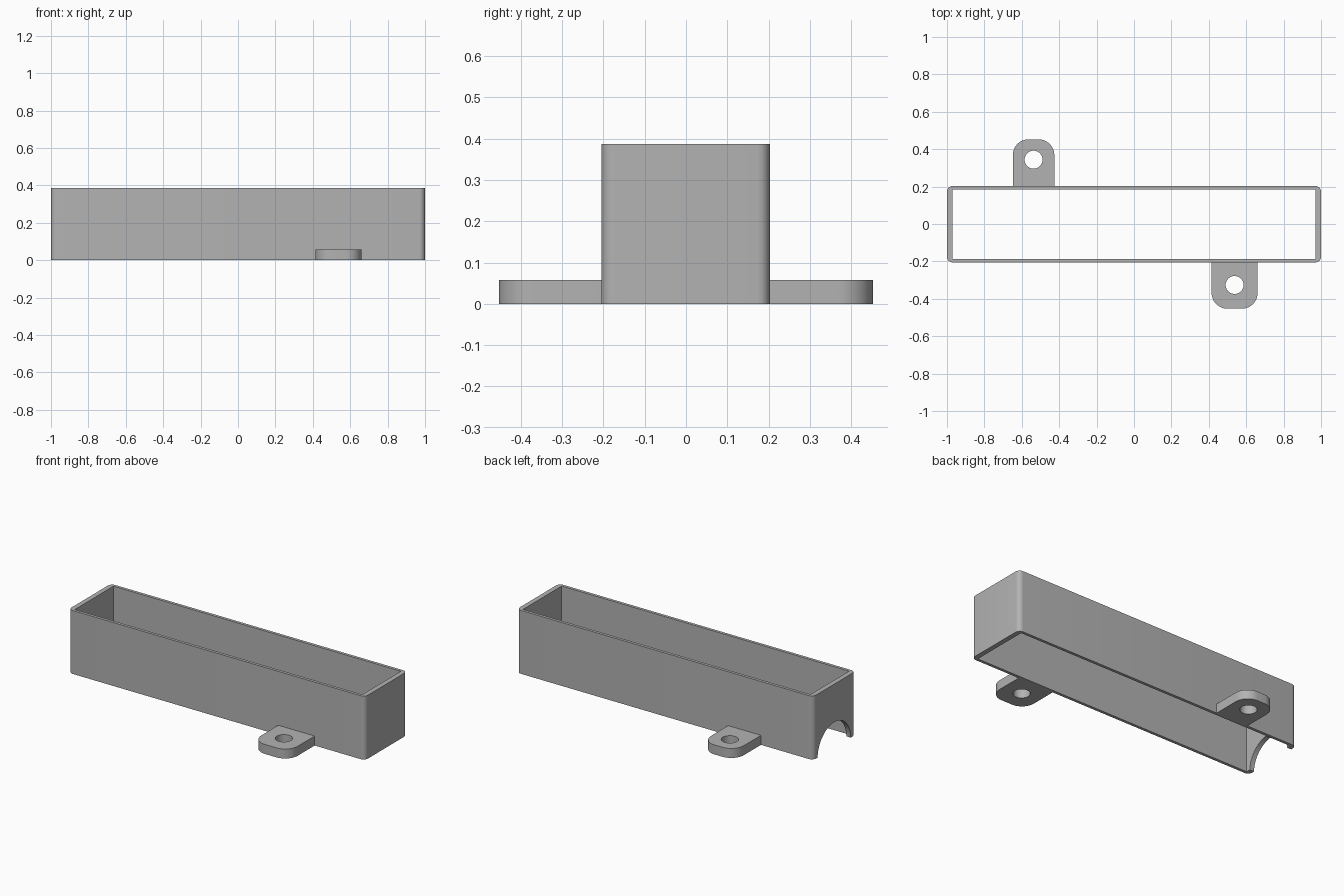
import bpy
import bmesh
from math import sin, cos, pi, radians

cube = bpy.data.objects.get("Cube")
if cube:
    bpy.data.objects.remove(cube)

HEIGHT, TAB_HEIGHT = 0.387, 0.058
FRONT, BACK = -0.205, 0.203

grey = bpy.data.materials.new("plain grey")
grey.use_nodes = True
grey.diffuse_color = (0.45, 0.45, 0.45, 1)
grey.node_tree.nodes["Principled BSDF"].inputs["Base Color"].default_value = grey.diffuse_color


def arc(cx, cy, r, start, end, steps):
    angles = [start + (end - start) * i / steps for i in range(steps + 1)]
    return [(cx + r * cos(a), cy + r * sin(a)) for a in angles]


def prism(name, outline, z0, z1):
    """Extrude a counter-clockwise outline from z0 to z1."""
    bm = bmesh.new()
    base = bm.faces.new([bm.verts.new((x, y, z0)) for x, y in outline])
    top = bmesh.ops.extrude_face_region(bm, geom=[base])["geom"]
    moved = [v for v in top if isinstance(v, bmesh.types.BMVert)]
    bmesh.ops.translate(bm, verts=moved, vec=(0, 0, z1 - z0))
    bmesh.ops.recalc_face_normals(bm, faces=bm.faces)
    mesh = bpy.data.meshes.new(name)
    bm.to_mesh(mesh)
    bm.free()
    mesh.materials.append(grey)
    obj = bpy.data.objects.new(name, mesh)
    bpy.context.collection.objects.link(obj)
    return obj


def rounded_box(x0, x1, y0, y1, r):
    corners = [(x1 - r, y1 - r), (x0 + r, y1 - r), (x0 + r, y0 + r), (x1 - r, y0 + r)]
    points = []
    for i, (cx, cy) in enumerate(corners):
        points += arc(cx, cy, r, i * pi / 2, (i + 1) * pi / 2, 8)
    return points


def cut(target, cutter):
    mod = target.modifiers.new("cut", "BOOLEAN")
    mod.operation = "DIFFERENCE"
    mod.solver = "EXACT"
    mod.object = cutter
    bpy.context.view_layer.objects.active = target
    bpy.ops.object.modifier_apply(modifier=mod.name)
    bpy.data.objects.remove(cutter)


def smooth(obj):
    bpy.ops.object.select_all(action="DESELECT")
    obj.select_set(True)
    bpy.context.view_layer.objects.active = obj
    bpy.ops.object.shade_smooth_by_angle(angle=radians(30))


# Open rectangular sleeve with rounded outer corners
sleeve = prism("sleeve", rounded_box(-1, 1, FRONT, BACK, 0.03), 0, HEIGHT)
inner = [(-0.97, -0.187), (0.97, -0.187), (0.97, 0.185), (-0.97, 0.185)]
cut(sleeve, prism("opening_cutter", inner, -0.1, HEIGHT + 0.1))

# Arched cable notch through the right end wall
notch = prism("notch_cutter", arc(0, 0, 0.16, 0, 2 * pi, 64)[:-1], -1.1, -0.9)
notch.rotation_euler = (0, pi / 2, 0)
notch.location.z = -0.005
bpy.context.view_layer.update()
cut(sleeve, notch)
smooth(sleeve)


# Screw tabs: straight at the wall, rounded at the outer end
def tab(name, x, half, wall, tip, r, hole_y):
    side = 1 if tip > wall else -1
    outline = [(half, wall)]
    outline += arc(half - r, tip - side * r, r, 0, side * pi / 2, 12)
    outline += arc(r - half, tip - side * r, r, side * pi / 2, side * pi, 12)
    outline.append((-half, wall))
    obj = prism(name, [(x + px, py) for px, py in outline], 0, TAB_HEIGHT)
    hole = arc(x, hole_y, 0.048, 0, 2 * pi, 40)[:-1]
    cut(obj, prism("hole_cutter", hole, -0.1, TAB_HEIGHT + 0.1))
    smooth(obj)


tab("front_tab", 0.538, 0.123, FRONT, -0.453, 0.085, -0.326)
tab("back_tab", -0.537, 0.111, BACK, 0.453, 0.085, 0.344)
